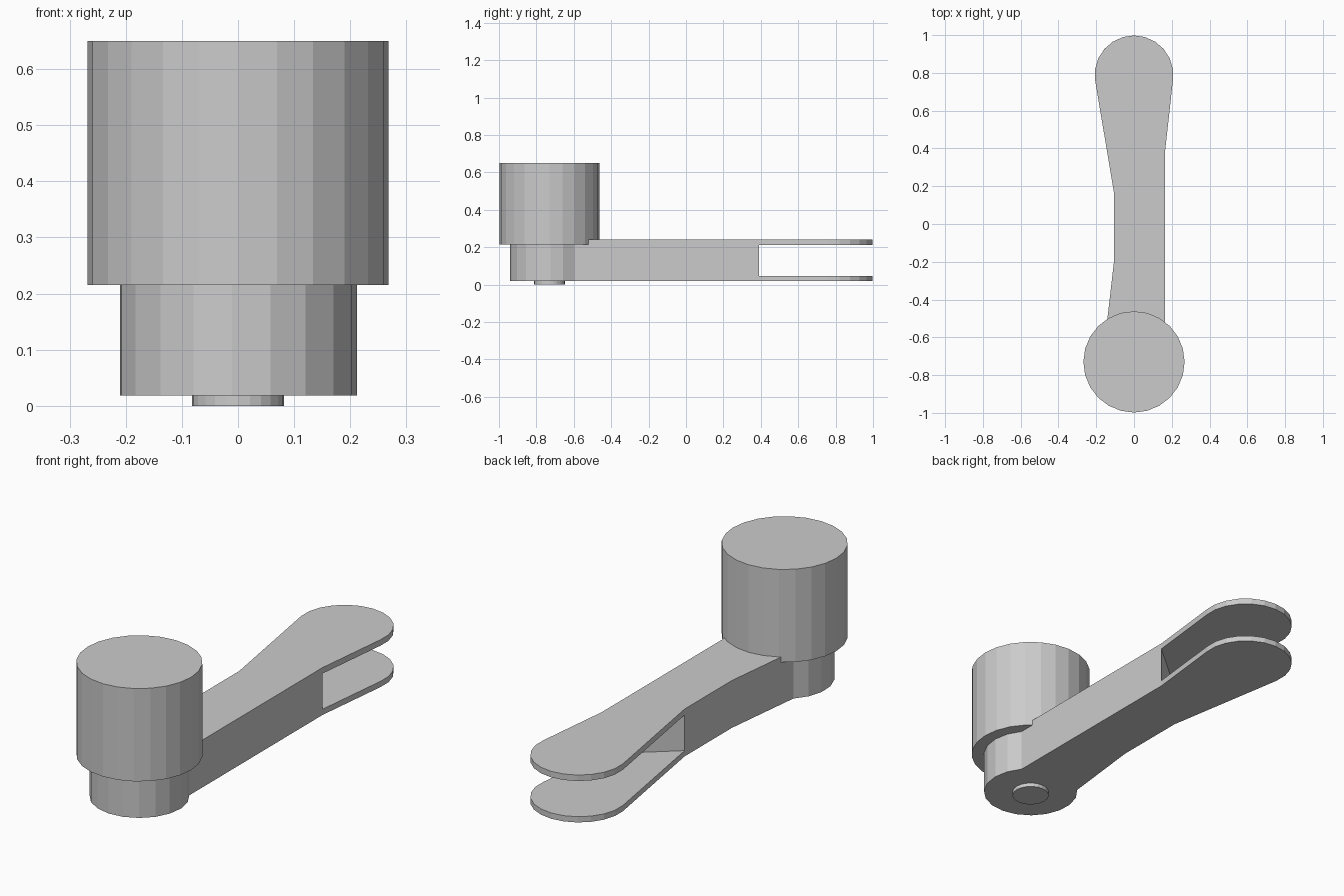
import bpy, bmesh
from math import sin, cos, radians

if "Cube" in bpy.data.objects:
    bpy.data.objects.remove(bpy.data.objects["Cube"])

HUB_Y, HEAD_Y = -0.73, 0.79


def arc(cy, r, a0, a1, steps):
    angles = [radians(a0 + (a1 - a0) * i / steps) for i in range(steps + 1)]
    return [(r * cos(a), cy + r * sin(a)) for a in angles]


def extrude_outline(name, outline, z0, z1):
    bm = bmesh.new()
    face = bm.faces.new([bm.verts.new((x, y, z0)) for x, y in outline])
    top = bmesh.ops.extrude_face_region(bm, geom=[face])["geom"]
    verts = [g for g in top if isinstance(g, bmesh.types.BMVert)]
    bmesh.ops.translate(bm, verts=verts, vec=(0, 0, z1 - z0))
    bmesh.ops.recalc_face_normals(bm, faces=bm.faces)
    mesh = bpy.data.meshes.new(name)
    bm.to_mesh(mesh)
    bm.free()
    obj = bpy.data.objects.new(name, mesh)
    bpy.context.collection.objects.link(obj)
    return obj


def cylinder(name, r, z0, z1, sides=24):
    bpy.ops.mesh.primitive_cylinder_add(vertices=sides, radius=r, depth=z1 - z0,
                                        location=(0, HUB_Y, (z0 + z1) / 2))
    bpy.context.object.name = name


# Arm: rounded fork head, waisted shank and round hub in one outline
outline = (arc(HEAD_Y, 0.208, -8, 188, 12)
           + [(-0.105, 0.16), (-0.105, -0.19)]
           + arc(HUB_Y, 0.212, 135, 399, 14)
           + [(0.165, 0.39)])
arm = extrude_outline("fork_arm", outline, 0.018, 0.24)

# Slot through the head, its end wall slanting between the two waist corners
dx, dy = 0.27, 0.23
slot = extrude_outline("slot_cutter",
                       [(-0.105 - dx, 0.16 - dy), (0.165 + dx, 0.39 + dy),
                        (0.165 + dx, 1.2), (-0.105 - dx, 1.2)], 0.045, 0.212)
slot.hide_render = True
slot.display_type = 'WIRE'
cut = arm.modifiers.new("slot", 'BOOLEAN')
cut.operation = 'DIFFERENCE'
cut.solver = 'EXACT'
cut.object = slot

# Knob above the hub and small pin below it
cylinder("knob", 0.268, 0.215, 0.65)
cylinder("pin", 0.082, 0.0, 0.03)
